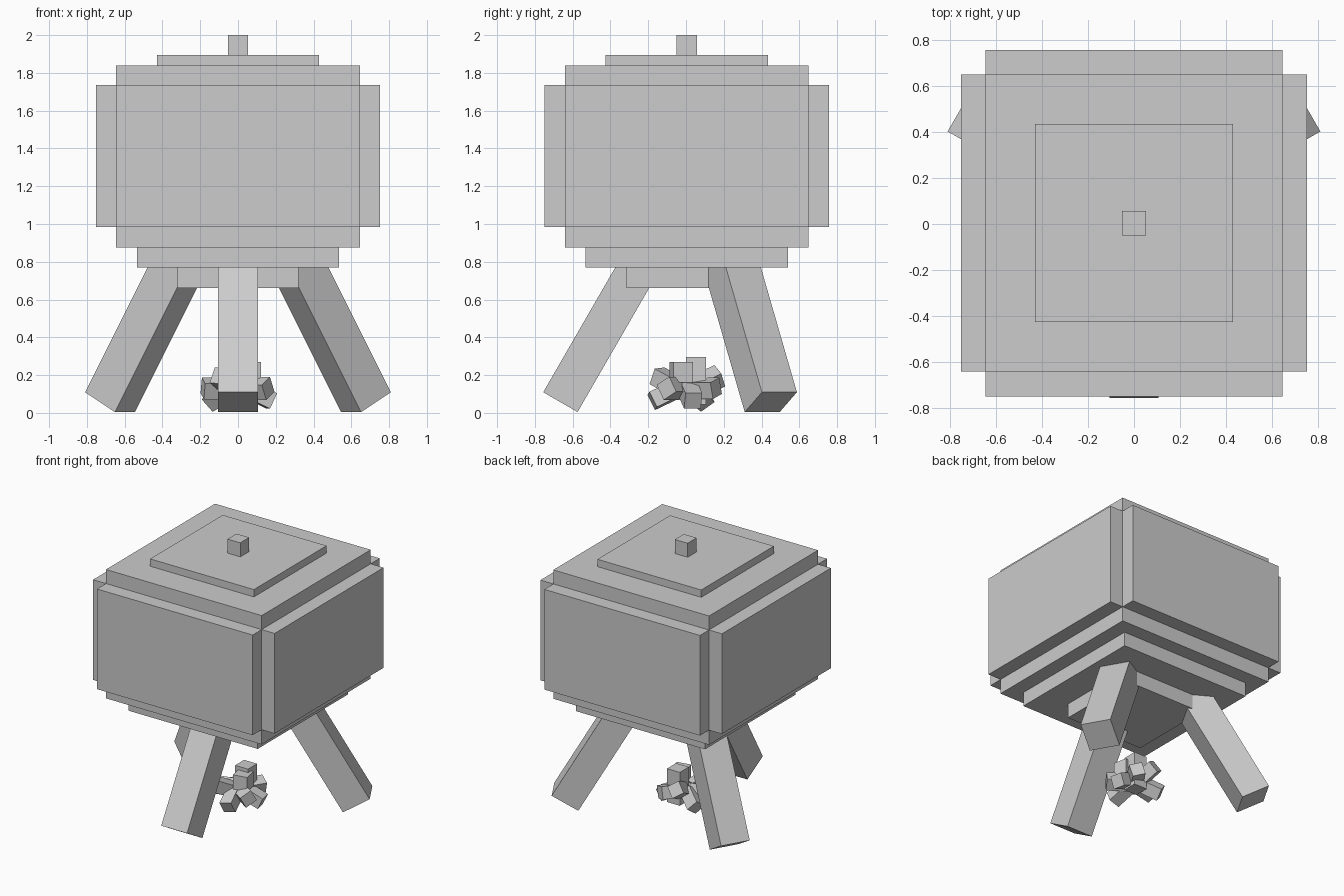
import bpy
from math import radians, sin, cos
from mathutils import Matrix, Vector

cube = bpy.data.objects.get("Cube")
if cube:
    bpy.data.objects.remove(cube, do_unlink=True)

GREY = (0.604, 0.604, 0.604, 1)
grey = bpy.data.materials.new("plain grey")
grey.use_nodes = True
grey.diffuse_color = GREY
grey.node_tree.nodes["Principled BSDF"].inputs["Base Color"].default_value = GREY


def box(name, size, matrix):
    """Cuboid of a given size, placed and turned by a matrix."""
    bpy.ops.mesh.primitive_cube_add(size=1)
    ob = bpy.context.object
    ob.name = name
    ob.data.transform(Matrix.Diagonal((*size, 1)))
    ob.matrix_world = matrix
    ob.data.materials.append(grey)
    return ob


def tier(name, half_x, half_y, bottom, top):
    """Upright block of the body between two heights."""
    box(name, (2 * half_x, 2 * half_y, top - bottom),
        Matrix.Translation((0, 0.004, (bottom + top) / 2)))


# Body: stepped pot, side panels, lid and knob
tier("pot_foot", 0.32, 0.32, 0.662, 0.77)
tier("pot_base", 0.535, 0.535, 0.77, 0.875)
tier("pot_core", 0.645, 0.645, 0.875, 1.84)
tier("side_panels", 0.752, 0.645, 0.985, 1.735)
tier("front_back_panels", 0.645, 0.752, 0.985, 1.735)
tier("lid", 0.43, 0.43, 1.84, 1.895)
tier("lid_knob", 0.053, 0.053, 1.895, 2.0)

# Three legs leaning outwards by thirty degrees
LEG = 0.9
for name, x, y, azimuth in (("front_leg", 0, -0.665, -90),
                            ("back_left_leg", 0.677, 0.449, 30),
                            ("back_right_leg", -0.677, 0.449, 150)):
    turn = (Matrix.Rotation(radians(azimuth), 4, "Z")
            @ Matrix.Rotation(radians(-30), 4, "Y"))
    box(name, (0.21, 0.214, LEG), Matrix.Translation((x, y, 0.057)) @ turn
        @ Matrix.Translation((0, 0, LEG / 2)))

# Heap of tumbled lumps under the pot
box("heap_upright_lump", (0.107, 0.107, 0.25),
    Matrix.Translation((0.03, 0.053, 0.17)))
box("heap_top_lump", (0.107, 0.107, 0.107),
    Matrix.Translation((0.06, -0.025, 0.215)) @ Matrix.Rotation(0.2, 4, "Z"))
COUNT = 8
for i in range(COUNT):
    angle = radians(360 / COUNT * i + 12)
    height = 0.13 + 0.035 * (i % 3 - 1)
    place = Vector((0.115 * cos(angle), 0.115 * sin(angle), height))
    turn = (Matrix.Rotation(angle, 4, "Z")
            @ Matrix.Rotation(radians(25 * (1 - i % 3)), 4, "Y")
            @ Matrix.Rotation(radians(17 * i), 4, "X"))
    box(f"heap_lump_{i + 1}", (0.15, 0.09, 0.09),
        Matrix.Translation(place) @ turn)
